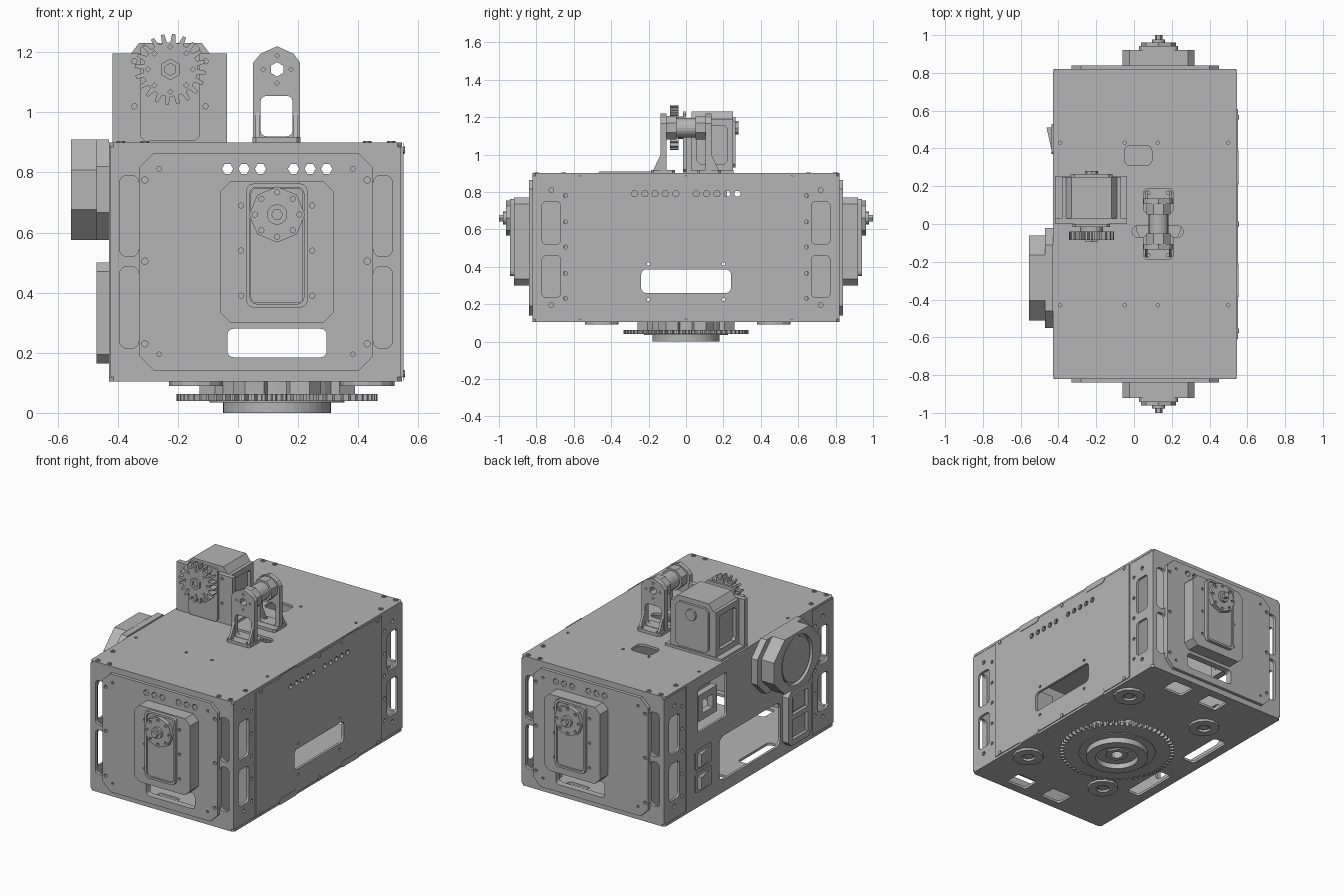
import bpy, bmesh
from math import cos, sin, pi

if "Cube" in bpy.data.objects:
    bpy.data.objects.remove(bpy.data.objects["Cube"])

grey = bpy.data.materials.new("plain_grey")
grey.use_nodes = True
COLOUR = (0.46, 0.46, 0.46, 1)
grey.diffuse_color = COLOUR
grey.node_tree.nodes["Principled BSDF"].inputs["Base Color"].default_value = COLOUR

# Axis of extrusion -> world position of profile point (u, v) at depth w
PLACE = {"x": lambda u, v, w: (w, u, v),
         "y": lambda u, v, w: (u, w, v),
         "z": lambda u, v, w: (u, v, w)}


def rect(u0, u1, v0, v1, r=0.0, seg=1):
    """Rectangle; r cuts the corners, seg rounds them."""
    if not r:
        return [(u0, v0), (u1, v0), (u1, v1), (u0, v1)]
    pts = []
    corners = [(u1 - r, v1 - r), (u0 + r, v1 - r), (u0 + r, v0 + r), (u1 - r, v0 + r)]
    for k, (cu, cv) in enumerate(corners):
        for i in range(seg + 1):
            a = pi / 2 * (k + i / seg)
            pts.append((cu + r * cos(a), cv + r * sin(a)))
    return pts


def ngon(u, v, r, n=24, turn=0.0):
    return [(u + r * cos(turn + 2 * pi * i / n), v + r * sin(turn + 2 * pi * i / n))
            for i in range(n)]


def cog(u, v, root, tip, teeth):
    pts = []
    for i in range(teeth):
        for f, r in ((0, root), (0.4, root), (0.55, tip), (0.85, tip)):
            a = 2 * pi * (i + f) / teeth
            pts.append((u + r * cos(a), v + r * sin(a)))
    return pts


def plate(name, axis, lo, hi, outline, holes=()):
    """Profile with holes, extruded from lo to hi along an axis."""
    lo, hi = min(lo, hi), max(lo, hi)
    curve = bpy.data.curves.new(name, "CURVE")
    curve.dimensions = "2D"
    curve.fill_mode = "BOTH"
    curve.extrude = (hi - lo) / 2
    for loop in [outline, *holes]:
        spline = curve.splines.new("POLY")
        spline.points.add(len(loop) - 1)
        for p, (u, v) in zip(spline.points, loop):
            p.co = (u, v, 0, 1)
        spline.use_cyclic_u = True
    temp = bpy.data.objects.new(name + "_profile", curve)
    bpy.context.scene.collection.objects.link(temp)
    deps = bpy.context.evaluated_depsgraph_get()
    mesh = bpy.data.meshes.new_from_object(temp.evaluated_get(deps))
    bpy.data.objects.remove(temp)
    bm = bmesh.new()
    bm.from_mesh(mesh)
    bmesh.ops.remove_doubles(bm, verts=bm.verts, dist=0.0001)
    for vert in bm.verts:
        vert.co = PLACE[axis](vert.co.x, vert.co.y, vert.co.z + (lo + hi) / 2)
    bmesh.ops.recalc_face_normals(bm, faces=bm.faces)
    for face in bm.faces:
        face.smooth = False
    bm.to_mesh(mesh)
    bm.free()
    mesh.materials.clear()
    mesh.materials.append(grey)
    obj = bpy.data.objects.new(name, mesh)
    bpy.context.scene.collection.objects.link(obj)
    return obj


CX = 0.13  # axis shared by servos, clevis and turntable

# Lid with a cable hole, a slot and small holes
lid_holes = [rect(-0.05, 0.095, 0.31, 0.415, 0.03, 4), rect(-0.01, 0.26, -0.07, -0.01, 0.028, 4)]
lid_holes += [ngon(x, s * 0.43, 0.009, 8) for s in (-1, 1) for x in (-0.39, -0.05, 0.125, 0.5)]
plate("lid", "z", 0.885, 0.9, rect(-0.43, 0.545, -0.82, 0.82, 0.015), lid_holes)
for s in (-1, 1):
    for x, y in ((-0.39, 0.8), (-0.31, 0.8), (0.43, 0.8), (0.51, 0.8), (-0.39, 0.655), (0.51, 0.655)):
        plate("lid_screw", "z", 0.9, 0.905, ngon(x, s * y, 0.014, 10), [ngon(x, s * y, 0.007, 6)])

# Floor with openings
floor_holes = [rect(x - 0.07, x + 0.07, s * 0.71 - 0.055, s * 0.71 + 0.055, 0.015, 3)
               for s in (-1, 1) for x in (0.0, 0.26)]
floor_holes += [rect(-0.37, -0.28, s * 0.25 - 0.15, s * 0.25 + 0.15, 0.02, 3) for s in (-1, 1)]
floor_holes.append(ngon(CX, 0, 0.12))
plate("floor", "z", 0.105, 0.12, rect(-0.43, 0.545, -0.82, 0.82, 0.015), floor_holes)

# Side walls
hexes = [ngon(s * (0.055 * k), 0.79, 0.018, 6) for s in (-1, 1) for k in range(1, 6)]
dots = [ngon(s * 0.2, z, 0.009, 8) for s in (-1, 1) for z in (0.225, 0.415)]
plate("left_wall", "x", 0.535, 0.55, rect(-0.61, 0.61, 0.12, 0.885),
      hexes + dots + [rect(-0.24, 0.24, 0.26, 0.385, 0.025, 4)])
plate("right_wall", "x", -0.43, -0.415, rect(-0.61, 0.61, 0.12, 0.885),
      [rect(0.22, 0.5, 0.56, 0.83, 0.02, 3), rect(-0.3, 0.29, 0.18, 0.45, 0.04, 3)])
for z in (0.13, 0.875):
    for y in (-0.565, 0, 0.565):
        plate("wall_screw", "x", 0.55, 0.555, ngon(y, z, 0.013, 10))
    for s in (-1, 1):
        top = z > 0.5
        plate("wall_tab", "x", 0.55, 0.553,
              rect(s * 0.3 - 0.09, s * 0.3 + 0.09, 0.862 if top else 0.107, 0.898 if top else 0.143, 0.015))

# Corner panels with tall slots, and the posts behind them
for s in (-1, 1):
    y0, y1 = sorted((s * 0.61, s * 0.82))
    slots = [rect(s * 0.72 - 0.05, s * 0.72 + 0.05, a, b, 0.025, 4) for a, b in ((0.235, 0.46), (0.52, 0.75))]
    slots += [ngon(s * 0.72, z, 0.013, 8) for z in (0.195, 0.81)]
    slots += [ngon(s * 0.645, z, 0.011, 8) for z in (0.23, 0.365, 0.505, 0.64, 0.78)]
    for outer, inner, post in ((0.543, 0.528, 0.40), (-0.425, -0.41, -0.28)):
        plate("corner_panel", "x", inner, outer, rect(y0, y1, 0.12, 0.885), slots)
        plate("corner_post_side", "x", post, post + 0.012,
              rect(min(s * 0.65, s * 0.8), max(s * 0.65, s * 0.8), 0.12, 0.885))
        plate("corner_post_back", "y", s * 0.63, s * 0.65,
              rect(min(post, inner), max(post, inner), 0.12, 0.885))

# End walls, outer end plates and end servos, front and back
vent = rect(-0.035, 0.295, 0.185, 0.28, 0.02, 4)
row = [ngon(x, 0.812, 0.019, 6) for x in (-0.035, 0.02, 0.075, 0.185, 0.24, 0.295)]
bolts = [ngon(x, z, 0.011, 8) for x in (-0.31, 0.43) for z in (0.23, 0.505, 0.775)]
bolts += [ngon(x, z, 0.008, 8) for x in (-0.262, 0.382) for z in (0.195, 0.812)]
end_slots = [rect(x - 0.032, x + 0.032, a, b, 0.025, 4) for x in (-0.362, 0.482)
             for a, b in ((0.215, 0.487), (0.52, 0.79))]
for s in (-1, 1):
    plate("end_wall", "y", s * 0.8, s * 0.82, rect(-0.41, 0.528, 0.12, 0.885), [vent, *row, *end_slots])
    plate("end_plate", "y", s * 0.82, s * 0.84, rect(-0.33, 0.45, 0.14, 0.865, 0.05), [vent, *row, *bolts])
    plate("servo_housing", "y", s * 0.84, s * 0.92, rect(-0.06, 0.32, 0.3, 0.77, 0.035),
          [ngon(x, z, 0.009, 8) for x in (0.01, 0.247) for z in (0.39, 0.54, 0.69)])
    plate("servo_inner_body", "y", s * 0.7, s * 0.8, rect(0.03, 0.23, 0.36, 0.76))
    plate("servo_rim", "y", s * 0.92, s * 0.942, rect(0.027, 0.232, 0.35, 0.763, 0.025, 3),
          [rect(0.04, 0.219, 0.363, 0.75, 0.02, 3)])
    plate("servo_cover", "y", s * 0.92, s * 0.935, rect(0.042, 0.217, 0.365, 0.748, 0.02, 3))
    plate("servo_horn", "y", s * 0.935, s * 0.962, ngon(CX, 0.66, 0.093, 8),
          [ngon(CX + 0.074 * cos(k * pi / 4), 0.66 + 0.074 * sin(k * pi / 4), 0.009, 8) for k in range(8)])
    plate("servo_hub", "y", s * 0.962, s * 0.978, ngon(CX, 0.66, 0.034, 16))
    plate("servo_bolt", "y", s * 0.978, s * 1.0, ngon(CX, 0.66, 0.02, 6))

# Fan housing on the right wall
FY, FZ = -0.285, 0.7425
fan = [(FY + a * y, FZ + b * z) for a, b, order in ((1, 1, 1), (-1, 1, -1), (-1, -1, 1), (1, -1, -1))
       for y, z in ((0.225, 0.065), (0.12, 0.1675))[::order]]
plate("fan_flange", "x", -0.47, -0.43, rect(-0.55, -0.02, 0.576, 0.909, 0.09))
plate("fan_body", "x", -0.53, -0.47, fan)
plate("fan_rim", "x", -0.555, -0.53, fan, [ngon(FY, FZ, 0.15, 32)])
plate("fan_disc", "x", -0.548, -0.53, ngon(FY, FZ, 0.135, 32))

# Power inlet and rocker switches
plate("inlet_base", "x", -0.45, -0.43, rect(-0.55, -0.32, 0.165, 0.5, 0.03))
plate("inlet_frame", "x", -0.47, -0.45, rect(-0.55, -0.32, 0.165, 0.5, 0.03),
      [rect(-0.51, -0.36, 0.2, 0.32), rect(-0.51, -0.36, 0.35, 0.46)])
plate("inlet_switch", "x", -0.462, -0.45, rect(-0.495, -0.375, 0.365, 0.445))
for z in (0.2, 0.34):
    plate("rocker_frame", "x", -0.436, -0.43, rect(0.37, 0.53, z, z + 0.12, 0.01))
    plate("rocker", "z", z + 0.02, z + 0.1, [(-0.436, 0.39), (-0.436, 0.51), (-0.463, 0.51)])
plate("window_module", "x", -0.4, -0.36, rect(0.27, 0.45, 0.6, 0.76), [rect(0.31, 0.41, 0.64, 0.72)])

# Upright servo in its bracket on the lid
GX, GZ = -0.225, 1.143
plate("servo_foot", "z", 0.9, 0.915, rect(-0.418, -0.037, 0.0, 0.255))
plate("servo_ears", "y", 0.0, 0.03, rect(-0.418, -0.037, 0.915, 1.195),
      [ngon(x, z, 0.009, 8) for x in (-0.345, -0.108) for z in (1.02, 1.17)])
plate("servo_body", "y", 0.03, 0.25,
      [(-0.36, 0.915), (-0.09, 0.915), (-0.09, 1.19), (-0.12, 1.23), (-0.33, 1.23), (-0.36, 1.19)])
plate("servo_face", "y", -0.015, 0.0, rect(-0.325, -0.128, 0.905, 1.23, 0.015))
plate("servo_back", "y", 0.25, 0.265, rect(-0.335, -0.115, 0.93, 1.2, 0.02))
plate("servo_back_knob", "y", 0.265, 0.28, ngon(GX, GZ, 0.035, 8))
for a, b in ((-0.38, -0.36), (-0.09, -0.07)):
    plate("servo_side_frame", "x", a, b, rect(0.03, 0.25, 0.915, 1.19), [rect(0.06, 0.22, 0.95, 1.155, 0.015)])
plate("servo_shaft", "y", -0.04, -0.015, ngon(GX, GZ, 0.06, 16))
plate("drive_gear", "y", -0.085, -0.04, cog(GX, GZ, 0.09, 0.118, 20),
      [ngon(GX + 0.075 * cos(k * pi / 4), GZ + 0.075 * sin(k * pi / 4), 0.009, 4) for k in range(8)])
plate("drive_gear_hub", "y", -0.095, -0.085, ngon(GX, GZ, 0.036, 6, pi / 6), [ngon(GX, GZ, 0.02, 6, pi / 6)])

# Clevis: two posts with feet and a hollow bushing between
bore = ngon(CX, GZ, 0.024, 6, pi / 6)
post = [(0.05, 0.9), (0.207, 0.9), (0.207, 1.165), (0.185, 1.195), (CX, 1.22), (0.075, 1.195), (0.05, 1.165)]
for s in (-1, 1):
    plate("clevis_post", "y", s * 0.105, s * 0.135, post,
          [bore, rect(0.075, 0.182, 0.92, 1.055, 0.02, 3)]
          + [ngon(CX + 0.046 * a, GZ + 0.046 * b, 0.008, 4) for a, b in ((1, 0), (-1, 0), (0, 1), (0, -1))])
    plate("clevis_foot", "z", 0.9, 0.918, rect(0.048, 0.208, min(s * 0.06, s * 0.187), max(s * 0.06, s * 0.187), 0.012),
          [ngon(x, s * 0.165, 0.01, 8) for x in (0.075, 0.18)])
    plate("clevis_collar", "y", s * 0.05, s * 0.105, ngon(CX, GZ, 0.068, 8, pi / 8), [bore])
    for x in (0.058, 0.185):
        plate("clevis_rib", "x", x, x + 0.014,
              [(s * 0.135, 0.918), (s * 0.175, 0.918), (s * 0.135, 1.0)])
plate("clevis_bushing", "y", -0.05, 0.05, ngon(CX, GZ, 0.052, 20), [bore])

# Turntable under the floor
plate("turntable_gear", "z", 0.04, 0.063, cog(CX, 0, 0.31, 0.335, 60), [ngon(CX, 0, 0.21, 40)])
for k in range(8):
    a = pi / 8 + k * pi / 4
    plate("turntable_block", "z", 0.063, 0.105, ngon(CX + 0.215 * cos(a), 0.215 * sin(a), 0.065, 6, a))
plate("turntable_ring", "z", 0.035, 0.105, ngon(CX, 0, 0.225, 40), [ngon(CX, 0, 0.12, 32)])
plate("turntable_hub", "z", 0.0, 0.035, ngon(CX, 0, 0.18, 40), [ngon(CX, 0, 0.125, 32)])
plate("turntable_core", "z", 0.03, 0.11, ngon(CX, 0, 0.122, 32), [ngon(CX, 0, 0.05, 6)])
plate("turntable_nut", "z", 0.02, 0.1, ngon(CX, 0, 0.07, 6), [ngon(CX, 0, 0.035, 16)])

# Round caster mounts on the floor
for x in (CX - 0.27, CX + 0.3):
    for y in (-0.45, 0.47):
        plate("caster_mount", "z", 0.09, 0.105, ngon(x, y, 0.09, 12), [ngon(x, y, 0.04, 12)])
        plate("caster_core", "z", 0.097, 0.105, ngon(x, y, 0.03, 6))
